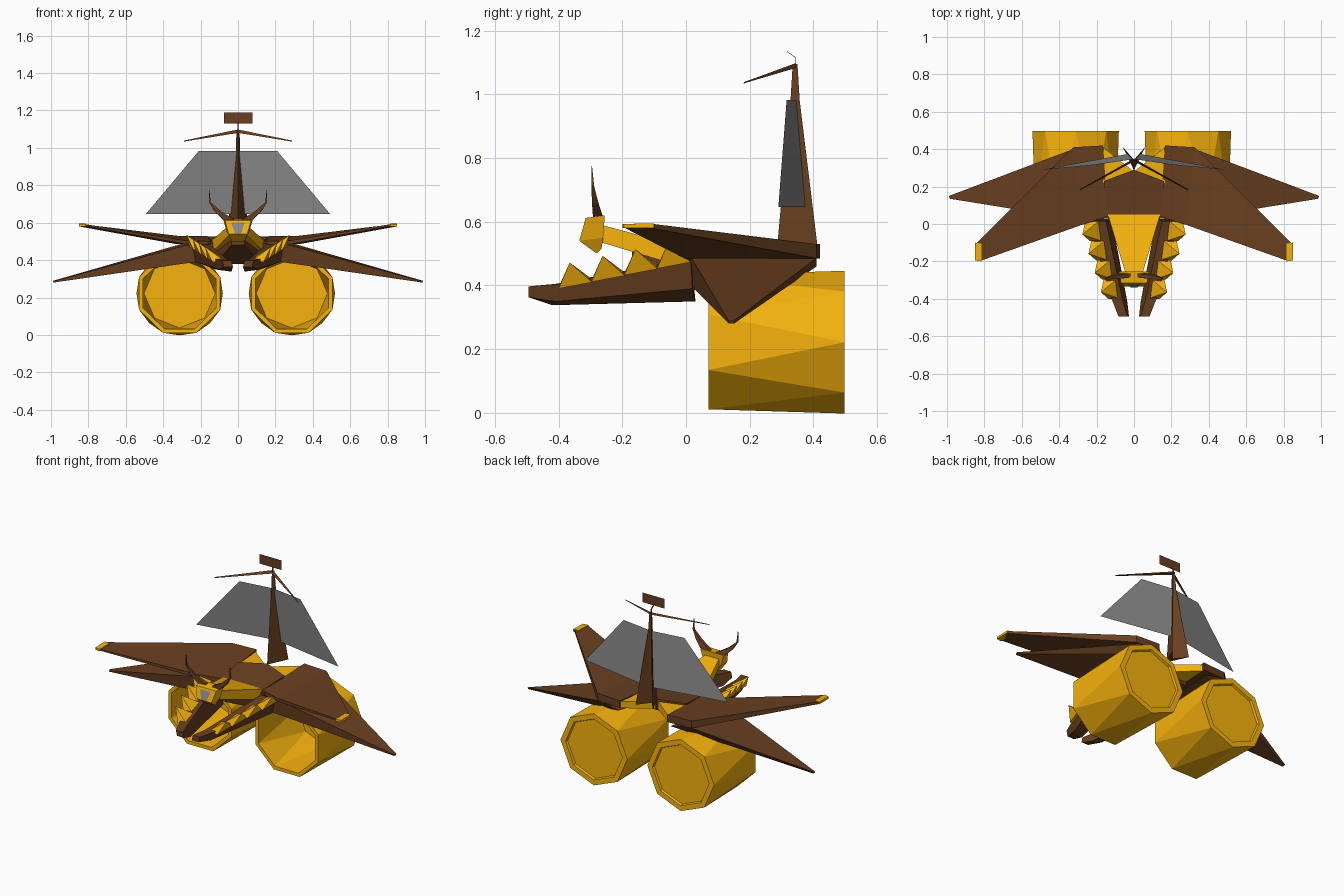
import bpy, bmesh, math


def material(name, rgb):
    m = bpy.data.materials.new(name)
    m.diffuse_color = (*rgb, 1)
    return m


GOLD = material("gold", (0.93, 0.45, 0.004))
BROWN = material("brown", (0.14, 0.05, 0.014))
GREY = material("grey", (0.25, 0.25, 0.25))


def finish(name, bm, mat, mirror=False):
    bmesh.ops.recalc_face_normals(bm, faces=bm.faces)
    me = bpy.data.meshes.new(name)
    bm.to_mesh(me)
    bm.free()
    ob = bpy.data.objects.new(name, me)
    bpy.context.collection.objects.link(ob)
    me.materials.append(mat)
    if mirror:
        mod = ob.modifiers.new("mirror", 'MIRROR')
        mod.use_mirror_merge = False
    return ob


def loft(name, rings, mat, mirror=False):
    """Skin a list of rings with equal point counts, capped at both ends."""
    bm = bmesh.new()
    vs = [[bm.verts.new(p) for p in r] for r in rings]
    n = len(rings[0])
    for a, b in zip(vs, vs[1:]):
        for i in range(n):
            j = (i + 1) % n
            bm.faces.new((a[i], a[j], b[j], b[i]))
    bm.faces.new(vs[0])
    bm.faces.new(vs[-1])
    return finish(name, bm, mat, mirror)


def sheet(name, pts, mat, mirror=False):
    bm = bmesh.new()
    bm.faces.new([bm.verts.new(p) for p in pts])
    return finish(name, bm, mat, mirror)


def rect(x0, x1, y, z0, z1):
    return [(x0, y, z0), (x1, y, z0), (x1, y, z1), (x0, y, z1)]


def flat(x, y0, y1, z, w):
    return [(x - w, y0, z), (x + w, y0, z), (x + w, y1, z), (x - w, y1, z)]


def chevron(y0, y1, z, w):
    """Mast section: pointed at the front, notched at the back."""
    return [(0, y0, z), (w, y1, z), (0, y0 + 0.4 * (y1 - y0), z), (-w, y1, z)]


# Engine barrels: twisted octagons, hollow at the front and closed at the back
def engine(name, cx):
    def ring(r, y, turn):
        return [(cx + 1.03 * r * math.cos(a), y, 0.222 + r * math.sin(a))
                for a in (math.radians(45 * i + turn) for i in range(8))]
    bm = bmesh.new()
    rings = [ring(0.185, 0.45, 0), ring(0.205, 0.07, 22.5), ring(0.228, 0.07, 22.5),
             ring(0.224, 0.498, 0), ring(0.19, 0.498, 0), ring(0.185, 0.485, 0)]
    vs = [[bm.verts.new(p) for p in r] for r in rings]
    for k, (a, b) in enumerate(zip(vs, vs[1:])):
        for i in range(8):
            j = (i + 1) % 8
            if k == 2:
                bm.faces.new((a[i], a[j], b[j]))
                bm.faces.new((a[i], b[j], b[i]))
            elif k == 0:
                bm.faces.new((b[i], b[j], a[j]))
                bm.faces.new((b[i], a[j], a[i]))
            else:
                bm.faces.new((a[i], a[j], b[j], b[i]))
    bm.faces.new(vs[0])
    bm.faces.new(vs[-1])
    finish(name, bm, GOLD)


engine("engine_right", 0.288)
engine("engine_left", -0.312)

# Upper wings, swept forward, with gold tips
loft("wing_bridge", [
    [(0, 0.04, 0.47), (0, 0.04, 0.50), (0, 0.29, 0.535), (0, 0.29, 0.47)],
    [(0.14, 0.04, 0.475), (0.14, 0.04, 0.50), (0.16, 0.23, 0.525), (0.16, 0.23, 0.47)],
    ], BROWN, True)
loft("upper_wing", [
    [(0.14, 0.04, 0.475), (0.14, 0.04, 0.50), (0.165, 0.42, 0.53), (0.165, 0.42, 0.485)],
    [(0.28, -0.005, 0.485), (0.28, -0.005, 0.505), (0.325, 0.41, 0.53), (0.325, 0.41, 0.485)],
    [(0.815, -0.195, 0.582), (0.815, -0.195, 0.592), (0.85, -0.11, 0.594), (0.85, -0.11, 0.58)],
    ], BROWN, True)
loft("wing_tip", [
    [(0.815, -0.105, 0.580), (0.815, -0.105, 0.595), (0.850, -0.10, 0.595), (0.850, -0.10, 0.580)],
    [(0.815, -0.2, 0.580), (0.815, -0.2, 0.593), (0.85, -0.195, 0.593), (0.85, -0.195, 0.580)],
    ], GOLD, True)

# Lower wings, drooping to a point
loft("lower_wing", [
    [(0.16, 0.015, 0.40), (0.24, 0.015, 0.49), (0.30, 0.41, 0.487), (0.18, 0.41, 0.46)],
    [(0.985, 0.135, 0.28), (0.985, 0.135, 0.287), (0.99, 0.15, 0.289), (0.985, 0.15, 0.28)],
    ], BROWN, True)

# Hull between the wings, and gold deck triangles beside the mast
loft("hull", [rect(-0.16, 0.16, 0.03, 0.40, 0.49),
              rect(-0.17, 0.17, 0.26, 0.45, 0.50)], BROWN)
loft("stern_deck", [
    [(0, 0.28, 0.47), (0.165, 0.22, 0.47), (0.165, 0.41, 0.48)],
    [(0, 0.28, 0.52), (0.165, 0.22, 0.515), (0.165, 0.41, 0.52)]], GOLD, True)

# Neck plate rising to the head
loft("neck", [rect(-0.14, 0.14, 0.05, 0.44, 0.505),
              rect(-0.045, 0.045, -0.265, 0.535, 0.59)], GOLD)
loft("neck_keel", [rect(-0.12, 0.12, 0.04, 0.38, 0.44),
                   rect(-0.035, 0.035, -0.17, 0.48, 0.515)], BROWN)

# Jaw prongs
loft("jaw", [
    [(0.12, 0.03, 0.35), (0.225, 0.02, 0.39), (0.245, 0.015, 0.48), (0.15, 0.015, 0.485)],
    [(0.035, -0.42, 0.338), (0.10, -0.41, 0.35), (0.12, -0.40, 0.405), (0.06, -0.41, 0.405)],
    [(0.027, -0.495, 0.363), (0.075, -0.495, 0.363), (0.083, -0.495, 0.397), (0.035, -0.495, 0.397)],
    ], BROWN, True)

# Teeth along the jaws, leaning outward
bm = bmesh.new()
for i in range(4):
    y = -0.365 + 0.103 * i
    x = 0.122 + 0.033 * i
    z = 0.405 + 0.021 * i
    base = [bm.verts.new(p) for p in (
        (x - 0.05, y - 0.035, z - 0.01), (x + 0.015, y - 0.035, z - 0.015),
        (x + 0.04, y + 0.07, z + 0.005), (x - 0.03, y + 0.07, z + 0.015))]
    tip = bm.verts.new((x + 0.055, y, z + 0.067))
    bm.faces.new(base)
    for k in range(4):
        bm.faces.new((base[k], base[(k + 1) % 4], tip))
finish("teeth", bm, GOLD, True)

# Head and face plate
loft("head", [
    [(-0.035, -0.28, 0.50), (0.035, -0.28, 0.50), (0.03, -0.265, 0.515), (-0.03, -0.265, 0.515)],
    [(-0.05, -0.335, 0.54), (0.05, -0.335, 0.54), (0.06, -0.26, 0.55), (-0.06, -0.26, 0.55)],
    [(-0.07, -0.315, 0.612), (0.07, -0.315, 0.612), (0.08, -0.255, 0.62), (-0.08, -0.255, 0.62)],
    ], GOLD)
sheet("face_plate", [(-0.018, -0.339, 0.543), (0.018, -0.339, 0.543),
                     (0.035, -0.322, 0.60), (-0.035, -0.322, 0.60)], GREY)

# Horns
loft("horn", [
    [(0.0, -0.285, 0.605), (0.0, -0.262, 0.61), (0.085, -0.262, 0.62), (0.075, -0.292, 0.615)],
    [(0.09, -0.293, 0.66), (0.095, -0.275, 0.66), (0.125, -0.275, 0.66), (0.12, -0.295, 0.655)],
    [(0.147, -0.297, 0.71), (0.147, -0.288, 0.71), (0.156, -0.288, 0.71), (0.156, -0.297, 0.71)],
    [(0.151, -0.297, 0.775), (0.151, -0.295, 0.775), (0.153, -0.295, 0.775), (0.153, -0.297, 0.775)],
    ], BROWN, True)

# Mast
loft("mast", [chevron(0.287, 0.412, 0.53, 0.06), chevron(0.328, 0.357, 0.98, 0.012),
              chevron(0.335, 0.35, 1.095, 0.008)], BROWN)

# Yard arms
loft("yard_arm", [
    [(0, 0.335, 1.08), (0, 0.35, 1.085), (0, 0.345, 1.098)],
    [(0.288, 0.18, 1.034), (0.29, 0.186, 1.036), (0.29, 0.183, 1.039)]], BROWN, True)

# Flag panel with its bracket
loft("flag_bracket", [flat(0, 0.343, 0.346, 1.09, 0.004), flat(0, 0.343, 0.346, 1.115, 0.004),
                      flat(0, 0.315, 0.318, 1.135, 0.004)], BROWN)
sheet("flag", rect(-0.075, 0.078, 0.317, 1.13, 1.19), BROWN)

# Sails
sheet("sail", [(0.03, 0.375, 0.647), (0.492, 0.29, 0.647),
               (0.21, 0.316, 0.983), (0.005, 0.346, 0.983)], GREY, True)
